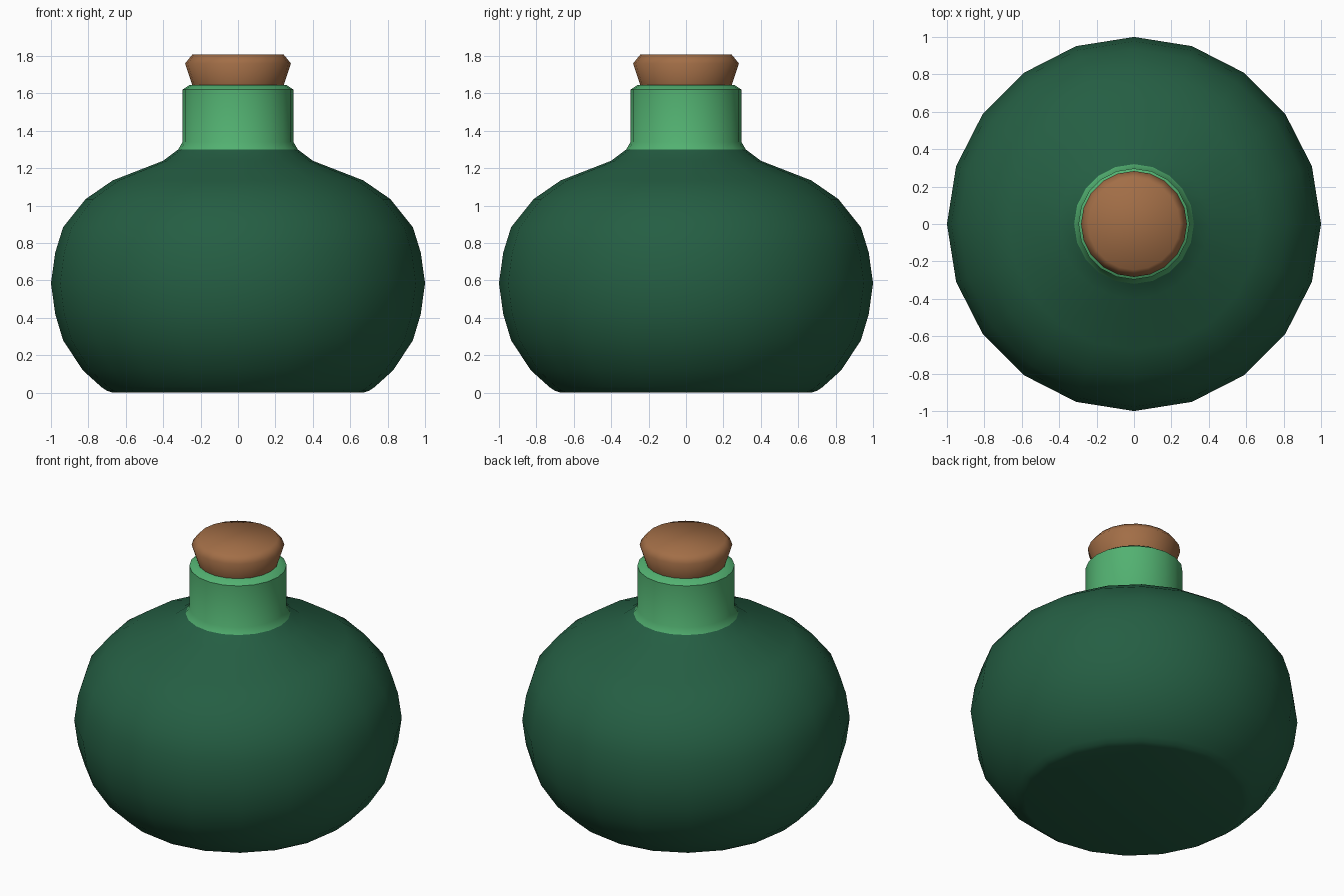
import bpy, bmesh, math

if "Cube" in bpy.data.objects:
    bpy.data.objects.remove(bpy.data.objects["Cube"])

SIDES = 20

def material(name, rgb):
    m = bpy.data.materials.new(name)
    m.diffuse_color = (*rgb, 1)
    m.use_nodes = True
    m.node_tree.nodes["Principled BSDF"].inputs["Base Color"].default_value = m.diffuse_color
    return m

def lathe(name, profile, mat, angle, cap_bottom=True, cap_top=True):
    """Revolve (radius, height) pairs, bottom to top, around z."""
    bm = bmesh.new()
    rings = [[bm.verts.new((r * math.cos(2 * math.pi * i / SIDES),
                            r * math.sin(2 * math.pi * i / SIDES), z))
              for i in range(SIDES)] for r, z in profile]
    for a, b in zip(rings, rings[1:]):
        for i in range(SIDES):
            j = (i + 1) % SIDES
            bm.faces.new((a[i], a[j], b[j], b[i]))
    if cap_bottom:
        bm.faces.new(rings[0][::-1])
    if cap_top:
        bm.faces.new(rings[-1])
    me = bpy.data.meshes.new(name)
    bm.to_mesh(me)
    bm.free()
    me.materials.append(mat)
    ob = bpy.data.objects.new(name, me)
    bpy.context.collection.objects.link(ob)
    bpy.ops.object.select_all(action='DESELECT')
    bpy.context.view_layer.objects.active = ob
    ob.select_set(True)
    bpy.ops.object.shade_smooth_by_angle(angle=math.radians(angle))
    return ob

dark_green = material("dark_green_liquid", (0.018, 0.112, 0.056))
light_green = material("light_green_glass", (0.085, 0.44, 0.165))
brown = material("cork_brown", (0.36, 0.155, 0.062))

# Round belly with flat base
lathe("body", [(0.67, 0.0), (0.70, 0.01), (0.73, 0.03), (0.83, 0.12), (0.935, 0.28),
               (0.977, 0.42), (1.0, 0.585), (0.977, 0.75), (0.935, 0.885),
               (0.815, 1.035), (0.67, 1.135), (0.40, 1.24), (0.32, 1.30)],
      dark_green, 40, cap_top=False)

# Neck with flared foot and rounded lip
lathe("neck", [(0.32, 1.30), (0.297, 1.34), (0.297, 1.62), (0.26, 1.645), (0.235, 1.645)],
      light_green, 50, cap_bottom=False, cap_top=False)

# Tapered stopper
lathe("cork", [(0.235, 1.60), (0.245, 1.645), (0.283, 1.76), (0.245, 1.807)], brown, 60)
